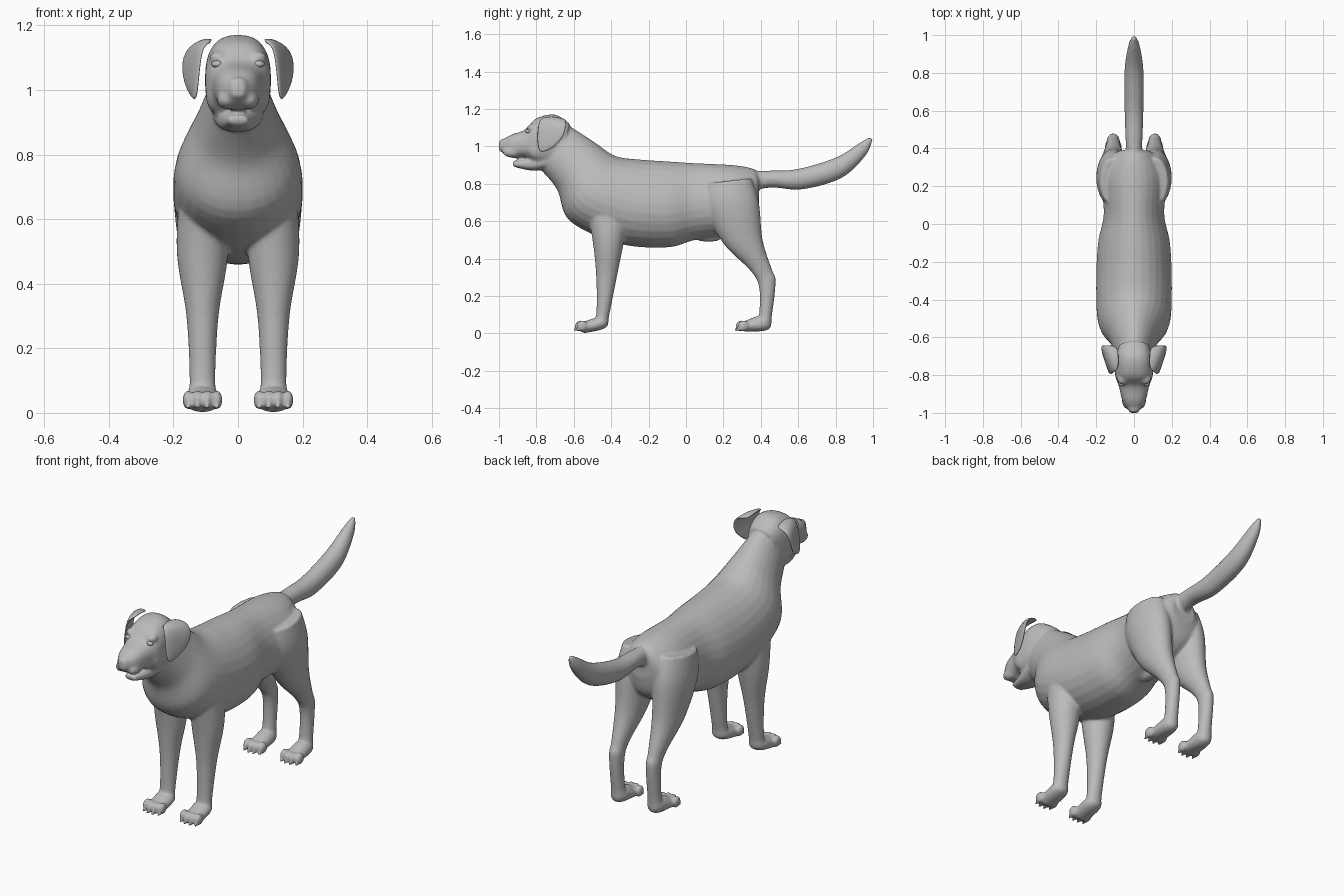
import bpy, bmesh, math
from mathutils import Vector, Matrix

start = bpy.data.objects.get("Cube")
if start:
    bpy.data.objects.remove(start, do_unlink=True)

# One plain grey coat
coat = bpy.data.materials.new("plain_grey")
coat.use_nodes = True
grey = (0.5, 0.5, 0.5, 1)
coat.diffuse_color = grey
coat.node_tree.nodes["Principled BSDF"].inputs["Base Color"].default_value = grey


def finish(name, shape):
    """Turn a bmesh into a smooth grey object."""
    bmesh.ops.recalc_face_normals(shape, faces=shape.faces)
    mesh = bpy.data.meshes.new(name)
    shape.to_mesh(mesh)
    shape.free()
    mesh.materials.append(coat)
    for face in mesh.polygons:
        face.use_smooth = True
    obj = bpy.data.objects.new(name, mesh)
    bpy.context.collection.objects.link(obj)
    return obj


def spline(before, first, second, after, t):
    """Smooth curve that passes through first and second."""
    start_slope = (second - before) / 2
    end_slope = (after - first) / 2
    gap = second - first
    bend = 3 * gap - 2 * start_slope - end_slope
    twist = start_slope + end_slope - 2 * gap
    return first + t * (start_slope + t * (bend + t * twist))


def loft(shape, sections, centre_x=0, egg=0, power=1, sides=28, steps=6):
    """Skin sections given as (upper y, upper z, lower y, lower z, half width)."""
    rows = []
    last = len(sections) - 1
    for index in range(last):
        near = [sections[min(max(index + k, 0), last)] for k in range(-1, 3)]
        for step in range(steps):
            rows.append([spline(*values, step / steps) for values in zip(*near)])
    rows.append(sections[-1])
    rings = []
    for upper_y, upper_z, lower_y, lower_z, width in rows:
        upper = Vector((centre_x, upper_y, upper_z))
        lower = Vector((centre_x, lower_y, lower_z))
        middle, half = (upper + lower) / 2, (upper - lower) / 2
        ring = []
        for n in range(sides):
            angle = math.tau * n / sides
            cosine, sine = math.cos(angle), math.sin(angle)
            across = math.copysign(abs(sine) ** power, sine) * (1 - egg * cosine) * width
            along = math.copysign(abs(cosine) ** power, cosine)
            ring.append(shape.verts.new(middle + half * along + Vector((across, 0, 0))))
        rings.append(ring)
    for ring, following in zip(rings, rings[1:]):
        for n in range(sides):
            m = (n + 1) % sides
            shape.faces.new((ring[n], ring[m], following[m], following[n]))
    shape.faces.new(rings[0])
    shape.faces.new(rings[-1])


def blob(shape, centre, size, tilt=0):
    """Ellipsoid, tilted about the x axis."""
    matrix = (Matrix.Translation(centre) @ Matrix.Rotation(tilt, 4, "X")
              @ Matrix.Diagonal((*size, 1)))
    bmesh.ops.create_uvsphere(shape, u_segments=20, v_segments=12, radius=1, matrix=matrix)


body = bmesh.new()

# Neck and torso
torso = [
    (-.67, 1.14, -.79, .89, .08),
    (-.5, 1.03, -.69, .77, .13),
    (-.38, .95, -.62, .6, .19),
    (-.25, .93, -.36, .48, .2),
    (-.1, .92, -.1, .46, .19),
    (.05, .91, .05, .5, .16),
    (.25, .9, .25, .53, .17),
    (.36, .88, .36, .6, .12),
    (.39, .85, .39, .7, .07),
]
loft(body, torso, egg=0.1)
blob(body, (0, .12, .51), (.03, .07, .02))

# Tail
tail = [
    (.33, .87, .35, .76, .04),
    (.45, .87, .46, .78, .045),
    (.6, .88, .62, .77, .05),
    (.8, .94, .83, .83, .05),
    (.93, 1.02, .96, .95, .03),
    (.98, 1.05, 1, 1.04, .01),
]
loft(body, tail)

# Skull and muzzle
skull = [
    (-.62, 1.12, -.68, .94, .08),
    (-.7, 1.17, -.72, .9, .1),
    (-.8, 1.15, -.8, .9, .1),
    (-.86, 1.09, -.86, .94, .08),
    (-.94, 1.06, -.94, .94, .06),
    (-1, 1.02, -1, .98, .02),
]
loft(body, skull, power=0.8)

# Lower jaw, tongue and nose pad
jaw = [
    (-.74, .97, -.75, .88, .08),
    (-.83, .94, -.82, .87, .06),
    (-.93, .92, -.92, .89, .03),
]
loft(body, jaw, power=0.8)
blob(body, (0, -.86, .92), (.03, .05, .01))
blob(body, (0, -.98, 1.02), (.03, .02, .02))

# Legs, given from shoulder or hip down to the toes
front_leg = [
    (-.54, .7, -.3, .7, .07),
    (-.5, .5, -.33, .5, .08),
    (-.48, .3, -.37, .3, .05),
    (-.48, .1, -.41, .1, .04),
    (-.5, .08, -.43, .03, .05),
    (-.56, .06, -.55, 0, .05),
]
hind_leg = [
    (.1, .8, .35, .83, .07),
    (.1, .67, .39, .7, .09),
    (.2, .48, .41, .5, .07),
    (.34, .34, .46, .34, .04),
    (.39, .25, .48, .28, .035),
    (.39, .1, .46, .1, .035),
    (.37, .09, .44, .02, .045),
    (.3, .06, .31, .01, .05),
]
for side in (1, -1):
    leg_x = side * 0.11
    for leg, toe_y in ((front_leg, -.56), (hind_leg, .3)):
        loft(body, leg, centre_x=leg_x)
        # Toes and claws, the middle pair further forward
        for place in (-1.5, -.5, .5, 1.5):
            x = leg_x + place * 0.03
            y = toe_y + abs(place) * 0.01
            blob(body, (x, y - .01, .04), (.017, .03, .03), tilt=0.3)
            blob(body, (x, y - .035, .02), (.007, .015, .01), tilt=0.4)
    # Brow, cheek and upper lip
    blob(body, (side * .06, -.82, 1.1), (.03, .03, .02))
    blob(body, (side * .07, -.79, .99), (.03, .06, .06))
    blob(body, (side * .035, -.93, .97), (.03, .05, .03))

dog = finish("body", body)
remesh = dog.modifiers.new("blend", "REMESH")
remesh.mode = "VOXEL"
remesh.voxel_size = 0.0075
remesh.use_smooth_shade = True
relax = dog.modifiers.new("relax", "SMOOTH")
relax.factor = 0.5
relax.iterations = 6

# Folded ears, rows from the root to the tip, each from front to back
ear_rows = [
    [(.08, -.77, 1.15), (.08, -.71, 1.16), (.08, -.64, 1.14)],
    [(.11, -.79, 1.14), (.14, -.72, 1.15), (.16, -.64, 1.14)],
    [(.12, -.8, 1.05), (.15, -.72, 1.06), (.18, -.64, 1.06)],
    [(.13, -.79, .96), (.14, -.75, .97), (.15, -.71, .99)],
]
ears = bmesh.new()
grid = [[ears.verts.new(point) for point in row] for row in ear_rows]
for row, following in zip(grid, grid[1:]):
    for n in range(2):
        ears.faces.new((row[n], row[n + 1], following[n + 1], following[n]))
ear_flaps = finish("ears", ears)
flap = ear_flaps.modifiers.new("thickness", "SOLIDIFY")
flap.thickness = 0.016
flap.offset = 0
ear_flaps.modifiers.new("mirror", "MIRROR")
rounding = ear_flaps.modifiers.new("round", "SUBSURF")
rounding.levels = rounding.render_levels = 2

# Eyes
eyes = bmesh.new()
blob(eyes, (.064, -.845, 1.08), (.018, .014, .011))
finish("eyes", eyes).modifiers.new("mirror", "MIRROR")
